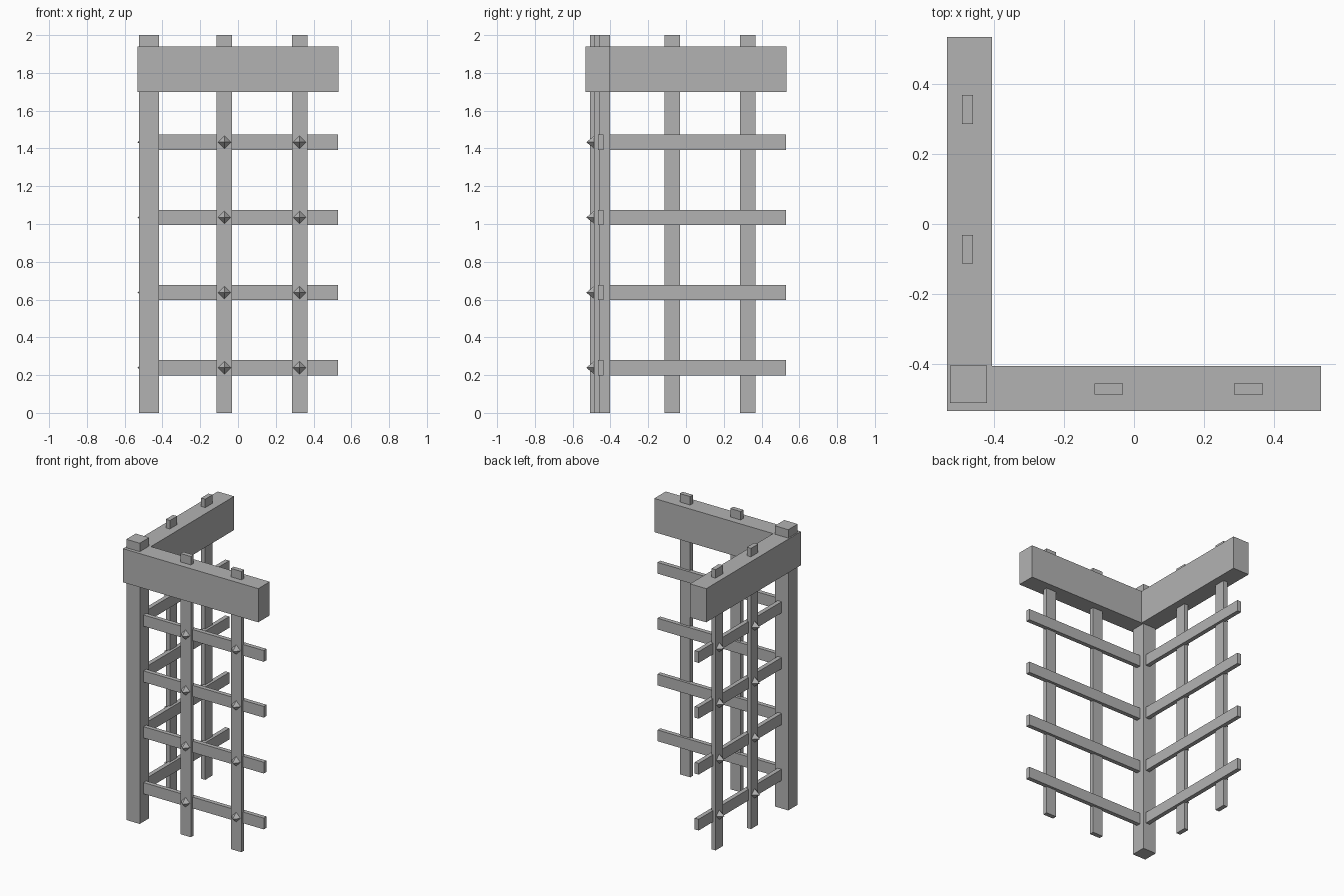
import bpy, bmesh, math
from mathutils import Matrix, Vector

cube = bpy.data.objects.get("Cube")
if cube:
    bpy.data.objects.remove(cube, do_unlink=True)

grey = bpy.data.materials.new("plain_grey")
grey.use_nodes = True
colour = (0.45, 0.45, 0.45, 1)
grey.diffuse_color = colour
grey.node_tree.nodes["Principled BSDF"].inputs["Base Color"].default_value = colour


def add_object(name, bm):
    bmesh.ops.recalc_face_normals(bm, faces=bm.faces)
    mesh = bpy.data.meshes.new(name)
    bm.to_mesh(mesh)
    bm.free()
    mesh.materials.append(grey)
    obj = bpy.data.objects.new(name, mesh)
    bpy.context.collection.objects.link(obj)
    return obj


def box(name, low, high):
    low, high = Vector(low), Vector(high)
    bm = bmesh.new()
    size = Matrix.Diagonal((*(high - low), 1))
    bmesh.ops.create_cube(bm, size=1, matrix=Matrix.Translation((low + high) / 2) @ size)
    return add_object(name, bm)


def stud(name, base, outward, depth):
    # Four-sided pyramid whose point faces outward
    bm = bmesh.new()
    turn = outward.to_track_quat('Z', 'Y').to_matrix().to_4x4()
    place = Matrix.Translation(base + outward * depth / 2)
    bmesh.ops.create_cone(bm, cap_ends=True, segments=4, radius1=0.034, radius2=0,
                          depth=depth, matrix=place @ turn)
    return add_object(name, bm)


# L-shaped top beam
OUT, INN = 0.533, -0.404
outline = [(-OUT, -OUT), (OUT, -OUT), (OUT, INN), (INN, INN), (INN, OUT), (-OUT, OUT)]
bm = bmesh.new()
face = bm.faces.new([bm.verts.new((x, y, 1.70)) for x, y in outline])
extruded = bmesh.ops.extrude_face_region(bm, geom=[face])
top = [v for v in extruded["geom"] if isinstance(v, bmesh.types.BMVert)]
bmesh.ops.translate(bm, verts=top, vec=(0, 0, 0.24))
add_object("top_beam", bm)

# Corner post
box("corner_post", (-0.524, -0.509, 0), (-0.418, -0.403, 2))

# Two lattice wings: uprights outside, rails inside, studs on the crossings
SPOTS = (-0.072, 0.326)
LEVELS = [0.239 + 0.398 * i for i in range(4)]

for wing, plane, start in (("front", -0.486, -0.418), ("side", -0.49, -0.403)):
    def at(along, across, z):
        return (along, across, z) if wing == "front" else (across, along, z)

    for i, s in enumerate(SPOTS):
        box(f"{wing}_upright_{i + 1}", at(s - 0.041, plane, 0), at(s + 0.041, plane + 0.032, 2))
    for j, z in enumerate(LEVELS):
        box(f"{wing}_rail_{j + 1}", at(start, plane + 0.019, z - 0.04),
            at(0.53, plane + 0.05, z + 0.04))
        for i, s in enumerate(SPOTS):
            stud(f"{wing}_stud_{j + 1}_{i + 1}", Vector(at(s, plane, z)),
                 Vector(at(0, -1, 0)), 0.042)
